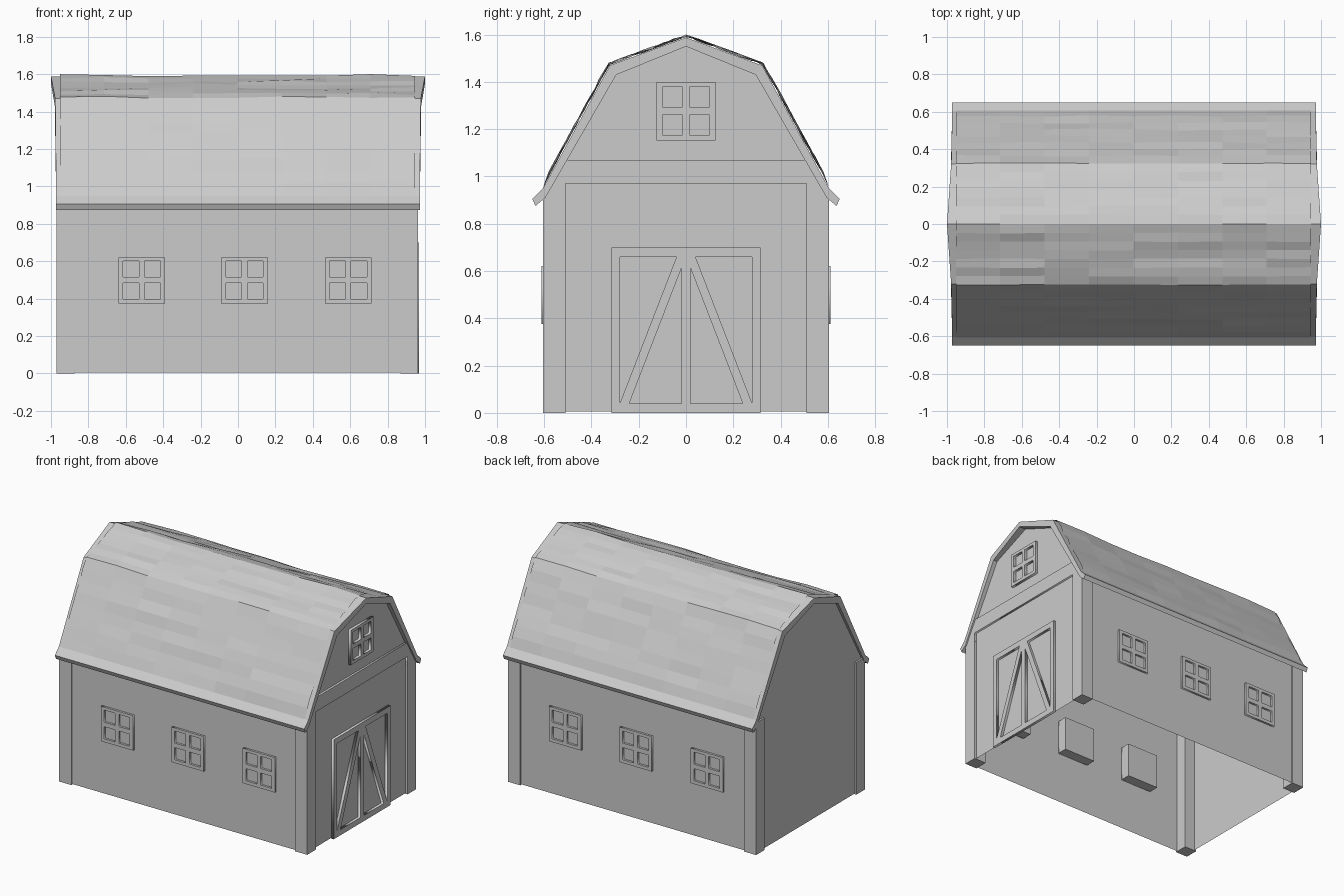
import bpy, bmesh, random
from mathutils import Matrix, Vector

if "Cube" in bpy.data.objects:
    bpy.data.objects.remove(bpy.data.objects["Cube"])

random.seed(4)
X0, X1 = -0.97, 0.963          # outer faces of the corner posts
WY = 0.597                     # side wall plane


def add_mesh(name, verts, faces):
    me = bpy.data.meshes.new(name)
    me.from_pydata(verts, [], faces)
    bm = bmesh.new()
    bm.from_mesh(me)
    bmesh.ops.recalc_face_normals(bm, faces=bm.faces)
    bm.to_mesh(me)
    bm.free()
    ob = bpy.data.objects.new(name, me)
    bpy.context.collection.objects.link(ob)
    return ob


def box(name, lo, hi):
    v = [(x, y, z) for x in (lo[0], hi[0]) for y in (lo[1], hi[1]) for z in (lo[2], hi[2])]
    f = [(0, 1, 3, 2), (4, 6, 7, 5), (0, 4, 5, 1), (2, 3, 7, 6), (0, 2, 6, 4), (1, 5, 7, 3)]
    return add_mesh(name, v, f)


def rect(a, b, c, d):
    return [(a, c), (b, c), (b, d), (a, d)]


def plate(name, loops, depth, matrix):
    """Flat board with holes: first loop is the outline, front face at local z = 0."""
    cu = bpy.data.curves.new(name, 'CURVE')
    cu.dimensions, cu.fill_mode, cu.extrude = '2D', 'BOTH', depth / 2
    for pts in loops:
        sp = cu.splines.new('POLY')
        sp.points.add(len(pts) - 1)
        for p, q in zip(sp.points, pts):
            p.co = (q[0], q[1], 0, 1)
        sp.use_cyclic_u = True
    tmp = bpy.data.objects.new(name + "_curve", cu)
    bpy.context.collection.objects.link(tmp)
    dg = bpy.context.evaluated_depsgraph_get()
    me = bpy.data.meshes.new_from_object(tmp.evaluated_get(dg))
    bpy.data.objects.remove(tmp)
    me.transform(matrix @ Matrix.Translation((0, 0, -depth / 2)))
    ob = bpy.data.objects.new(name, me)
    bpy.context.collection.objects.link(ob)
    return ob


def facing(right, out, origin):
    """Matrix with local x = right, local y = up, local z = outward."""
    m = Matrix((right, (0, 0, 1), out)).transposed().to_4x4()
    m.translation = origin
    return m


def window(name, m):
    panes = [rect(a, a + 0.085, b, b + 0.085) for a in (-0.1, 0.015) for b in (-0.1, 0.017)]
    plate(name + "_frame", [rect(-0.125, 0.125, -0.123, 0.123)] + panes, 0.02, m)
    back = box(name + "_pane", (-0.125, -0.123, -0.09), (0.125, 0.123, -0.02))
    back.data.transform(m)


# Walls: thin shell, open underneath
side = [(-WY, 0.005), (-WY, 0.93), (-0.305, 1.445), (0, 1.565), (0.305, 1.445), (WY, 0.93), (WY, 0.005)]
n = len(side)
wv = [(x, y, z) for x in (X0 + 0.012, X1 - 0.015) for y, z in side]
add_mesh("walls", wv, [tuple(range(n)), tuple(range(n, 2 * n)),
                       (0, 1, n + 1, n), (n - 2, n - 1, 2 * n - 1, 2 * n - 2)])

# Corner posts
for sx in (0, 1):
    for sy in (-1, 1):
        xs = (X1 - 0.095, X1) if sx else (X0, X0 + 0.095)
        ys = sorted((sy * 0.51, sy * 0.605))
        box("corner_post", (xs[0], ys[0], 0), (xs[1], ys[1], 0.93))

# Cross beam over the doors
gable = facing((0, 1, 0), (1, 0, 0), (X1, 0, 0))
plate("gable_beam", [[(-0.575, 0.97), (0.575, 0.97), (0.52, 1.07), (-0.52, 1.07)]], 0.03, gable)
for s in (-1, 1):
    plate("beam_end", [[(s * 0.51, 0.9), (s * 0.6, 0.9), (s * 0.575, 0.97), (s * 0.51, 0.97)]], 0.03, gable)

# Double door with braced leaves
tris = []
for s in (-1, 1):
    tris.append([(s * 0.28, 0.66), (s * 0.04, 0.66), (s * 0.28, 0.04)])
    tris.append([(s * 0.02, 0.61), (s * 0.02, 0.04), (s * 0.24, 0.04)])
door_m = facing((0, 1, 0), (1, 0, 0), (X1 + 0.004, 0, 0))
plate("door_frame", [rect(-0.315, 0.315, 0.0, 0.70)] + tris, 0.02, door_m)

# Windows: three per long wall and one in the gable
for x in (-0.515, 0.035, 0.59):
    window("front_window", facing((1, 0, 0), (0, -1, 0), (x, -WY - 0.015, 0.498)))
    window("back_window", facing((-1, 0, 0), (0, 1, 0), (-x, WY + 0.015, 0.498)))
window("gable_window", facing((0, 1, 0), (1, 0, 0), (X1 + 0.004, 0, 1.276)))

# Roof slab: gambrel profile with flared eaves and a ridge that juts out
half_out = [(0.65, 0.905), (0.605, 0.95), (0.322, 1.47)]
half_in = [(0.637, 0.875), (0.595, 0.91), (0.295, 1.43)]


def full(half, top):
    return [(-y, z) for y, z in half] + [(0, top)] + [(y, z) for y, z in reversed(half)]


outer, inner = full(half_out, 1.588), full(half_in, 1.55)
k = len(outer)
rv = []
for s in (-1, 1):
    for y, z in outer + inner:
        rv.append((s * (0.972 + 0.028 * max(0, 1 - abs(y) / 0.4)), y, z))
rf = []
for i in range(k - 1):
    a, b, c, d = i, i + 1, k + i + 1, k + i
    rf += [(a, b, c, d), tuple(j + 2 * k for j in (a, b, c, d))]
    rf += [(a, b, b + 2 * k, a + 2 * k), (d, c, c + 2 * k, d + 2 * k)]
rf += [(0, k, 3 * k, 2 * k), (k - 1, 2 * k - 1, 4 * k - 1, 3 * k - 1)]
add_mesh("roof", rv, rf)

# Shingles: uneven grid of flat cells lying on the slab
path = []
for s in (-1, 1):
    low, mid, top = Vector((s * 0.605, 0.95)), Vector((s * 0.322, 1.47)), Vector((0, 1.588))
    rows = [(low.lerp(mid, i / 8), Vector((s * 0.88, 0.48))) for i in range(8)]
    rows += [(mid.lerp(top, i / 7), Vector((s * 0.34, 0.94))) for i in range(7)]
    path += rows + [(top, Vector((0, 1)))] if s < 0 else rows[::-1]
COLS = 8
sv, sf = [], []
for r, (p, nrm) in enumerate(path):
    for c in range(COLS + 1):
        edge = r in (0, len(path) - 1)
        h = 0.001 if edge else random.uniform(0.001, 0.014)
        q = p + nrm * h
        sv.append((-0.953 + 1.9 * c / COLS, q.x, q.y))
for r in range(len(path) - 1):
    for c in range(COLS):
        a = r * (COLS + 1) + c
        sf.append((a, a + 1, a + COLS + 2, a + COLS + 1))
add_mesh("shingles", sv, sf)
